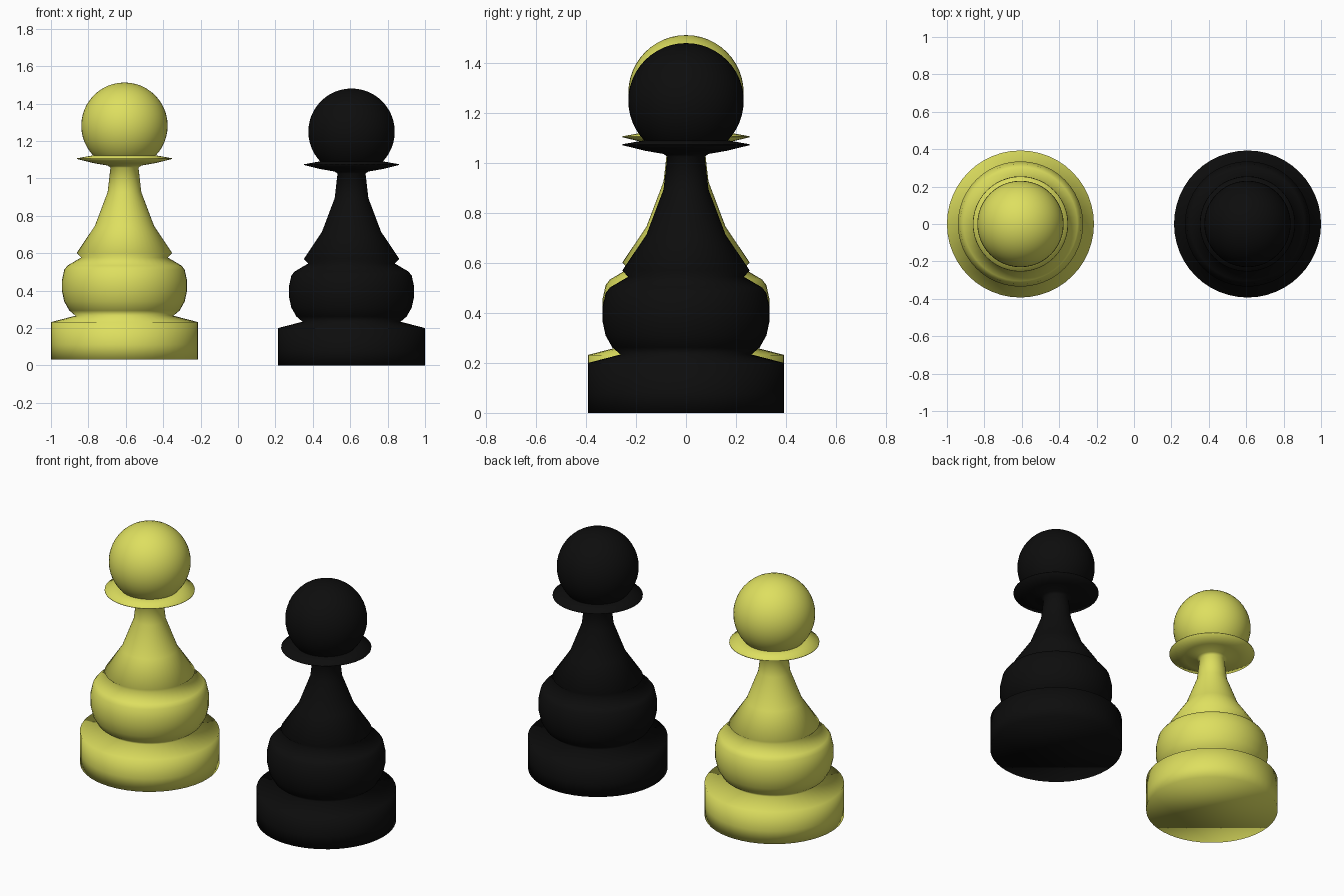
import bpy, bmesh
from math import radians, tau, cos, sin

if "Cube" in bpy.data.objects:
    bpy.data.objects.remove(bpy.data.objects["Cube"])

SEGMENTS = 48
# Lathe profile (radius, height): base, bulge, skirt, neck, collar disc
BODY = [(0.393, 0.0), (0.393, 0.08), (0.393, 0.2), (0.262, 0.234),
        (0.295, 0.262), (0.322, 0.31), (0.335, 0.37), (0.335, 0.42),
        (0.322, 0.48), (0.305, 0.502), (0.232, 0.545), (0.255, 0.57),
        (0.158, 0.715), (0.09, 0.895), (0.075, 1.026), (0.09, 1.037),
        (0.165, 1.05), (0.254, 1.072), (0.254, 1.076), (0.165, 1.092), (0.1, 1.095)]


def material(name, color):
    mat = bpy.data.materials.new(name)
    mat.diffuse_color = (*color, 1)
    mat.use_nodes = True
    mat.node_tree.nodes["Principled BSDF"].inputs["Base Color"].default_value = mat.diffuse_color
    return mat


def finish(bm, name, location, mat):
    bmesh.ops.recalc_face_normals(bm, faces=bm.faces)
    mesh = bpy.data.meshes.new(name)
    bm.to_mesh(mesh)
    bm.free()
    mesh.materials.append(mat)
    mesh.shade_smooth()
    obj = bpy.data.objects.new(name, mesh)
    obj.location = location
    bpy.context.collection.objects.link(obj)


def pawn(prefix, x, z, mat):
    # Turned body with capped ends
    bm = bmesh.new()
    rings = [[bm.verts.new((r * cos(tau * i / SEGMENTS), r * sin(tau * i / SEGMENTS), h))
              for i in range(SEGMENTS)] for r, h in BODY]
    for a, b in zip(rings, rings[1:]):
        for i in range(SEGMENTS):
            j = (i + 1) % SEGMENTS
            bm.faces.new((a[i], a[j], b[j], b[i]))
    bm.faces.new(rings[0])
    bm.faces.new(rings[-1])
    finish(bm, prefix + "_body", (x, 0, z), mat)
    # Round head
    bm = bmesh.new()
    bmesh.ops.create_uvsphere(bm, u_segments=SEGMENTS, v_segments=24, radius=0.231)
    finish(bm, prefix + "_head", (x, 0, z + 1.25), mat)


pawn("light_pawn", -0.607, 0.032, material("pale_yellow", (0.73, 0.74, 0.115)))
pawn("dark_pawn", 0.607, 0.0, material("black", (0.004, 0.004, 0.004)))
